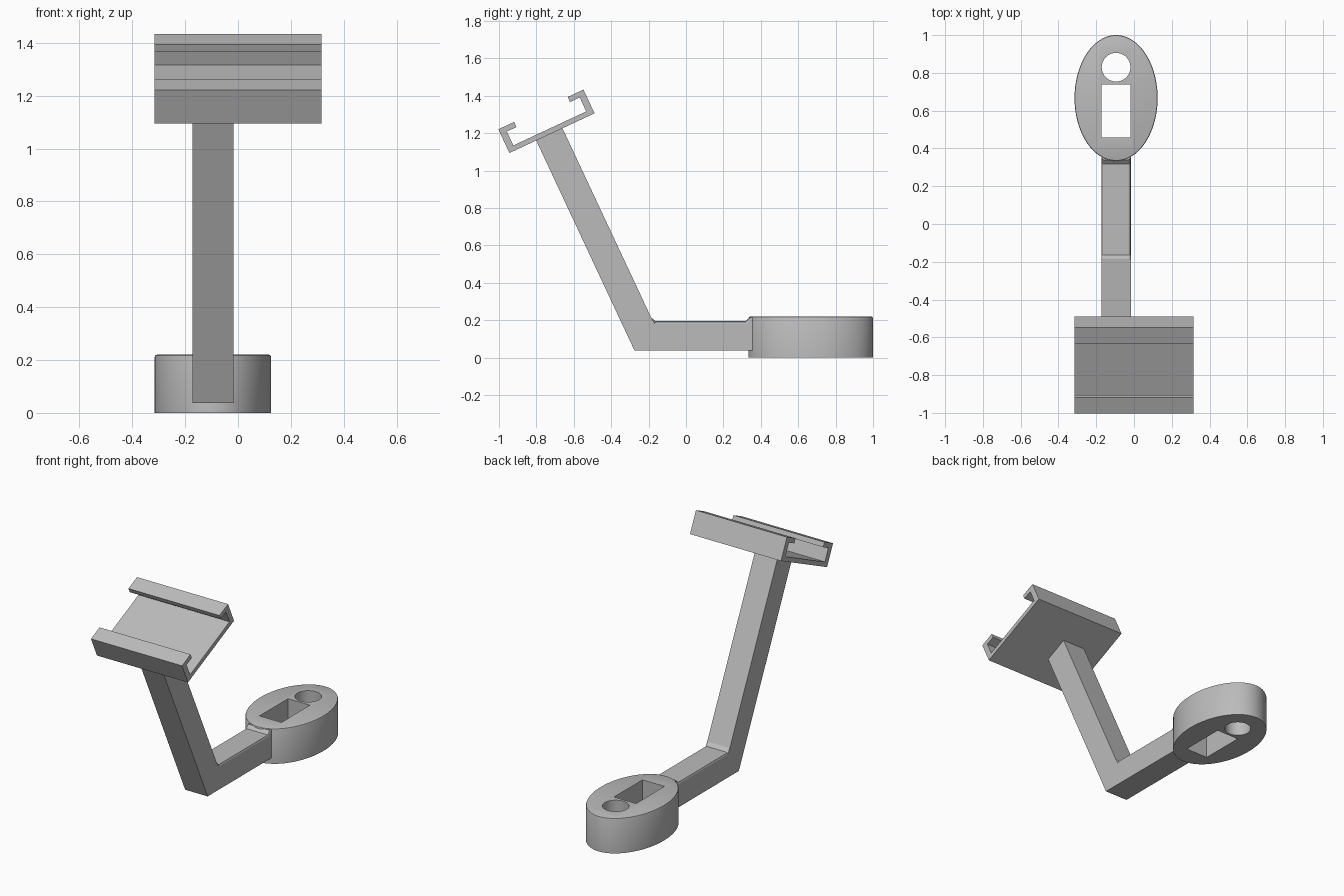
import bpy, bmesh, math
from mathutils import Vector

cube = bpy.data.objects.get("Cube")
if cube:
    bpy.data.objects.remove(cube, do_unlink=True)

grey = bpy.data.materials.new("plain grey")
grey.use_nodes = True
COLOUR = (0.5, 0.5, 0.5, 1)
grey.diffuse_color = COLOUR
grey.node_tree.nodes["Principled BSDF"].inputs["Base Color"].default_value = COLOUR

ARM_X, ARM_HALF = -0.095, 0.078
TILT = math.radians(25)
ALONG = Vector((math.cos(TILT), math.sin(TILT)))
UP = Vector((-math.sin(TILT), math.cos(TILT)))


def prism(name, points, axis, low, high):
    """Extrude a closed profile along x (points are y, z) or z (points are x, y)."""
    bm = bmesh.new()
    place = (lambda p: (low, p[0], p[1])) if axis == "x" else (lambda p: (p[0], p[1], low))
    face = bm.faces.new([bm.verts.new(place(p)) for p in points])
    grown = bmesh.ops.extrude_face_region(bm, geom=[face])["geom"]
    step = Vector((high - low, 0, 0)) if axis == "x" else Vector((0, 0, high - low))
    bmesh.ops.translate(bm, vec=step, verts=[g for g in grown if isinstance(g, bmesh.types.BMVert)])
    bmesh.ops.recalc_face_normals(bm, faces=bm.faces)
    mesh = bpy.data.meshes.new(name)
    bm.to_mesh(mesh)
    bm.free()
    mesh.materials.append(grey)
    obj = bpy.data.objects.new(name, mesh)
    bpy.context.collection.objects.link(obj)
    return obj


def ellipse(cx, cy, rx, ry, count):
    turn = [2 * math.pi * i / count for i in range(count)]
    return [(cx + rx * math.cos(a), cy + ry * math.sin(a)) for a in turn]


def bevel_edges(obj, test, width, segments):
    bm = bmesh.new()
    bm.from_mesh(obj.data)
    edges = [e for e in bm.edges if all(test(v.co) for v in e.verts)
             and abs(e.verts[0].co.x - e.verts[1].co.x) < 0.1]
    bmesh.ops.bevel(bm, geom=edges, offset=width, segments=segments,
                    profile=0.5, affect="EDGES")
    bm.to_mesh(obj.data)
    bm.free()


def make_active(obj):
    bpy.ops.object.select_all(action="DESELECT")
    obj.select_set(True)
    bpy.context.view_layer.objects.active = obj


# Oval base with rounded top rim, a round hole and a square-cornered slot
base = prism("oval_base", ellipse(ARM_X, 0.667, 0.22, 0.333, 96), "z", 0, 0.22)
bevel_edges(base, lambda v: v.z > 0.2, 0.008, 2)
slot = [(ARM_X - 0.076, 0.457), (ARM_X + 0.076, 0.457), (ARM_X + 0.076, 0.738), (ARM_X - 0.076, 0.738)]
for name, outline in (("round_hole_cutter", ellipse(ARM_X, 0.83, 0.076, 0.076, 48)),
                      ("slot_cutter", slot)):
    cutter = prism(name, outline, "z", -0.1, 0.4)
    cutter.hide_render = True
    make_active(base)
    cut = base.modifiers.new(name, "BOOLEAN")
    cut.operation, cut.solver, cut.object = "DIFFERENCE", "EXACT", cutter
    bpy.ops.object.modifier_apply(modifier=cut.name)
    bpy.data.objects.remove(cutter, do_unlink=True)
make_active(base)
bpy.ops.object.shade_smooth_by_angle(angle=math.radians(35))

# Holder corner from which the tilted parts are measured
corner = Vector((-0.944, 1.094))


def tilted(s, t):
    return tuple(corner + ALONG * s + UP * t)


# Bent arm: flat foot and leaning post, with small fillets on the foot
foot = [(-0.186, 0.214), (-0.163, 0.195), (0.318, 0.195), (0.34, 0.214)]
arm = prism("bent_arm",
            [tilted(0.158, 0.01), (-0.275, 0.037), (0.358, 0.037), (0.358, 0.214)]
            + foot[::-1] + [tilted(0.313, 0.01)],
            "x", ARM_X - ARM_HALF, ARM_X + ARM_HALF)
bevel_edges(arm, lambda v: any((v.y - y) ** 2 + (v.z - z) ** 2 < 1e-8 for y, z in foot), 0.013, 2)

# Tilted holder: a shallow channel with inward lips
half = [(0, 0), (0, 0.14), (0.093, 0.14), (0.093, 0.11), (0.036, 0.11), (0.036, 0.028)]
channel = half + [(0.502 - s, t) for s, t in reversed(half)]
prism("device_holder", [tilted(s, t) for s, t in channel], "x", -0.315, 0.315)
